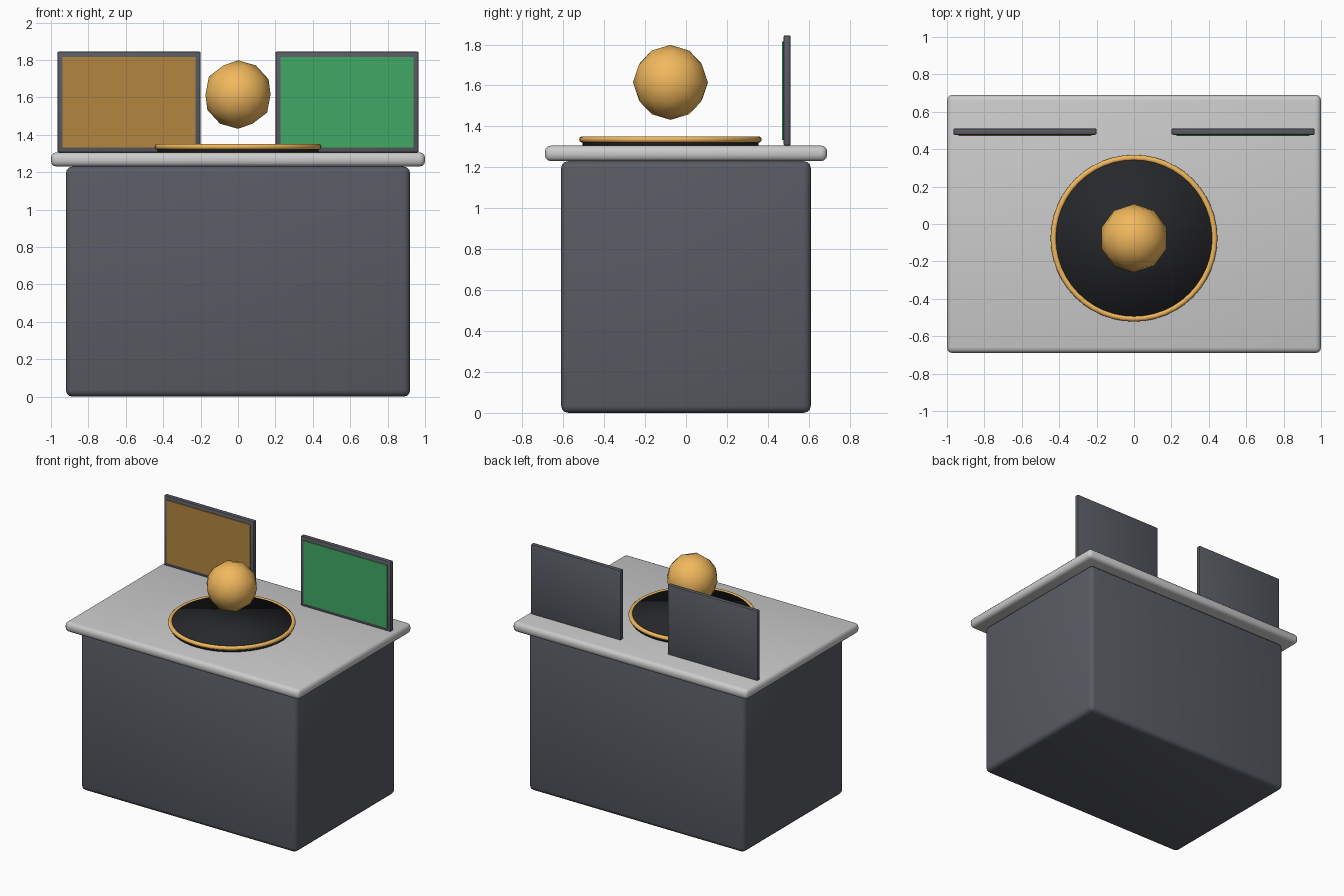
import bpy

if "Cube" in bpy.data.objects:
    bpy.data.objects.remove(bpy.data.objects["Cube"])


def material(name, r, g, b):
    m = bpy.data.materials.new(name)
    m.diffuse_color = (r, g, b, 1)
    m.use_nodes = True
    m.node_tree.nodes["Principled BSDF"].inputs["Base Color"].default_value = m.diffuse_color
    return m


DARK = material("dark_grey", 0.10, 0.105, 0.125)
LIGHT = material("light_grey", 0.60, 0.60, 0.63)
BLACK = material("black", 0.02, 0.021, 0.024)
GOLD = material("gold", 0.88, 0.48, 0.11)
AMBER = material("amber", 0.45, 0.24, 0.05)
GREEN = material("green", 0.05, 0.40, 0.13)


def finish(name, mat):
    ob = bpy.context.object
    ob.name = name
    ob.data.materials.append(mat)
    return ob


def box(name, lo, hi, mat, bevel=0, segments=3):
    """Box between two corners with an optional rounded edge."""
    bpy.ops.mesh.primitive_cube_add(size=1, location=[(a + b) / 2 for a, b in zip(lo, hi)])
    ob = finish(name, mat)
    ob.scale = [b - a for a, b in zip(lo, hi)]
    bpy.ops.object.transform_apply(location=False, rotation=False, scale=True)
    if bevel:
        mod = ob.modifiers.new("bevel", 'BEVEL')
        mod.width = bevel
        mod.segments = segments
        bpy.ops.object.modifier_apply(modifier=mod.name)
        bpy.ops.object.shade_smooth_by_angle()
    return ob


# Cabinet and worktop
box("cabinet", (-0.92, -0.61, 0), (0.92, 0.61, 1.23), DARK, 0.035)
box("worktop", (-1, -0.69, 1.23), (1, 0.69, 1.306), LIGHT, 0.03)

# Two framed screens along the back edge
for side, x, mat in (("left", -0.583, AMBER), ("right", 0.583, GREEN)):
    box(side + "_screen_frame", (x - 0.383, 0.477, 1.306), (x + 0.383, 0.511, 1.845), DARK, 0.008, 2)
    box(side + "_screen_panel", (x - 0.356, 0.470, 1.333), (x + 0.356, 0.485, 1.816), mat)

# Round plate with a gold rim
CY = -0.076
bpy.ops.mesh.primitive_cylinder_add(vertices=48, radius=0.43, depth=0.042, location=(0, CY, 1.325))
finish("plate", BLACK)
bpy.ops.object.shade_smooth()
bpy.ops.mesh.primitive_torus_add(major_radius=0.43, minor_radius=0.016, major_segments=48,
                                 minor_segments=10, location=(0, CY, 1.336))
finish("plate_rim", GOLD)
bpy.ops.object.shade_smooth()

# Floating ball above the plate
bpy.ops.mesh.primitive_ico_sphere_add(subdivisions=2, radius=0.183, location=(0, CY, 1.615))
finish("ball", GOLD)
bpy.ops.object.shade_smooth()
